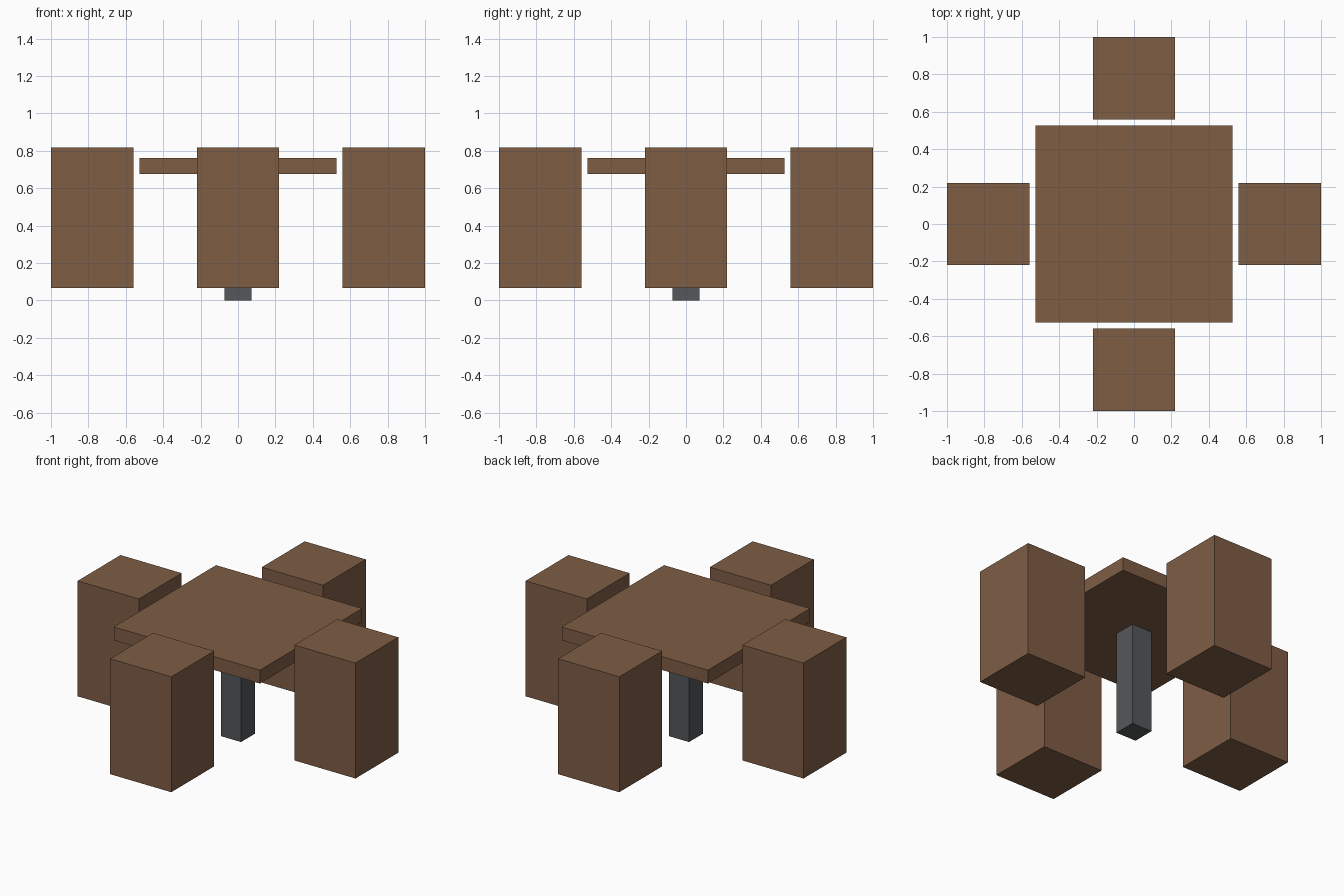
import bpy

if "Cube" in bpy.data.objects:
    bpy.data.objects.remove(bpy.data.objects["Cube"])


def material(name, color):
    mat = bpy.data.materials.new(name)
    mat.diffuse_color = (*color, 1)
    mat.use_nodes = True
    mat.node_tree.nodes["Principled BSDF"].inputs["Base Color"].default_value = mat.diffuse_color
    return mat


def box(name, center_xy, width, z_low, z_high, mat):
    """Square-based box between two heights."""
    x, y = center_xy
    bpy.ops.mesh.primitive_cube_add(size=1, location=(x, y, (z_low + z_high) / 2))
    obj = bpy.context.object
    obj.name = name
    obj.scale = (width, width, z_high - z_low)
    bpy.ops.object.transform_apply(location=False, rotation=False, scale=True)
    obj.data.materials.append(mat)
    return obj


wood = material("brown_wood", (0.21, 0.11, 0.06))
metal = material("dark_metal", (0.09, 0.095, 0.1))

# Table: slab on a central post
box("table_top", (0, 0), 1.052, 0.675, 0.762, wood)
box("table_post", (0, 0), 0.146, 0, 0.675, metal)

# Four block chairs, one on each side of the table
sides = {"front": (0, -1), "back": (0, 1), "left": (-1, 0), "right": (1, 0)}
for side, (dx, dy) in sides.items():
    box(side + "_chair", (dx * 0.78, dy * 0.78), 0.44, 0.067, 0.818, wood)
